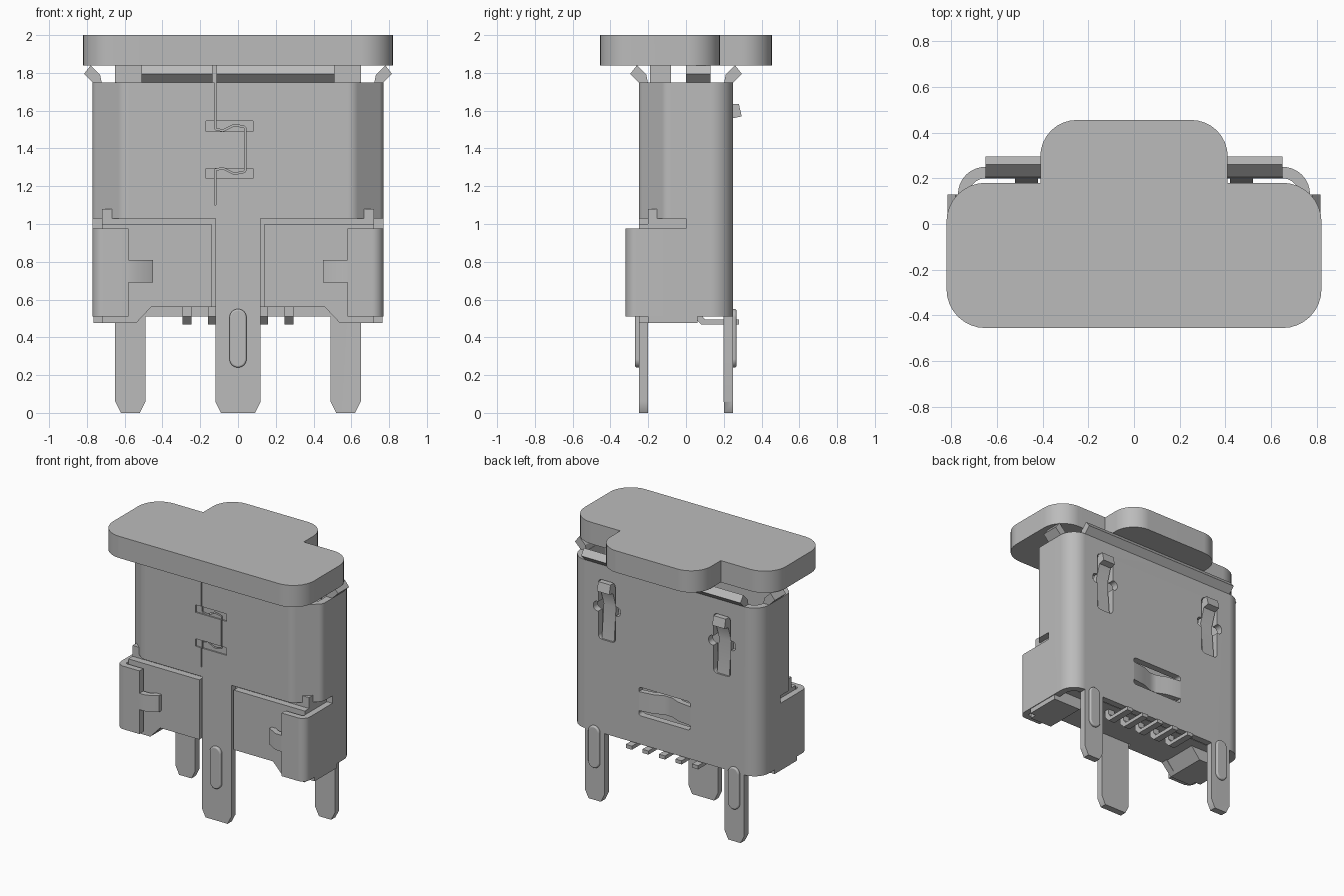
import bpy, bmesh, math
from mathutils import Vector

if "Cube" in bpy.data.objects:
    bpy.data.objects.remove(bpy.data.objects["Cube"])

grey = bpy.data.materials.new("plain_grey")
grey.use_nodes = True
COLOUR = (0.5, 0.5, 0.5, 1)
grey.diffuse_color = COLOUR
grey.node_tree.nodes["Principled BSDF"].inputs["Base Color"].default_value = COLOUR

PLANE = {"xy": lambda u, v, w: (u, v, w),
         "xz": lambda u, v, w: (u, w, v),
         "yz": lambda u, v, w: (w, u, v)}


def fillet(pts, radii, closed=True, steps=8):
    """Round the corners of a 2D path; radii is one number or one per corner."""
    n = len(pts)
    radii = [radii] * n if isinstance(radii, (int, float)) else radii
    out = []
    for i, p in enumerate(pts):
        p = Vector(p)
        if radii[i] == 0 or (not closed and i in (0, n - 1)):
            out.append(tuple(p))
            continue
        a = (Vector(pts[i - 1]) - p).normalized()
        b = (Vector(pts[(i + 1) % n]) - p).normalized()
        half = a.angle(b) / 2
        centre = p + (a + b).normalized() * radii[i] / math.sin(half)
        start = p + a * radii[i] / math.tan(half) - centre
        end = p + b * radii[i] / math.tan(half) - centre
        sweep = math.atan2(start.x * end.y - start.y * end.x, start.dot(end))
        for k in range(steps + 1):
            t = sweep * k / steps
            c, s = math.cos(t), math.sin(t)
            out.append((centre.x + start.x * c - start.y * s,
                        centre.y + start.x * s + start.y * c))
    return out


def make(name, verts, faces, bevel=0):
    me = bpy.data.meshes.new(name)
    bm = bmesh.new()
    vs = [bm.verts.new(v) for v in verts]
    for f in faces:
        bm.faces.new([vs[i] for i in f])
    bmesh.ops.recalc_face_normals(bm, faces=bm.faces)
    bm.to_mesh(me)
    bm.free()
    ob = bpy.data.objects.new(name, me)
    bpy.context.collection.objects.link(ob)
    me.materials.append(grey)
    if bevel:
        m = ob.modifiers.new("bevel", "BEVEL")
        m.width, m.segments = bevel, 3
    return ob


def prism(name, pts, a, b, plane="xy", bevel=0):
    n, f = len(pts), PLANE[plane]
    verts = [f(*p, a) for p in pts] + [f(*p, b) for p in pts]
    faces = [range(n), range(n, 2 * n)]
    faces += [(i, (i + 1) % n, (i + 1) % n + n, i + n) for i in range(n)]
    return make(name, verts, faces, bevel)


def box(name, x0, x1, y0, y1, z0, z1, bevel=0):
    return prism(name, [(x0, y0), (x1, y0), (x1, y1), (x0, y1)], z0, z1, bevel=bevel)


def wall(name, path, thick, a, b, plane="xy", closed=False):
    """Sheet of even thickness, grown to the left of the path."""
    n, f, inner = len(path), PLANE[plane], []
    for i, p in enumerate(path):
        p = Vector(p)
        prev = Vector(path[i - 1]) if closed or i else None
        nxt = Vector(path[(i + 1) % n]) if closed or i < n - 1 else None
        d1 = (p - prev).normalized() if prev else (nxt - p).normalized()
        d2 = (nxt - p).normalized() if nxt else d1
        n1, n2 = Vector((-d1.y, d1.x)), Vector((-d2.y, d2.x))
        m = (n1 + n2).normalized()
        inner.append(tuple(p + m * thick / m.dot(n1)))
    if not closed:
        return prism(name, list(path) + inner[::-1], a, b, plane)
    verts = [f(*p, h) for h in (a, b) for ring in (path, inner) for p in ring]
    faces = []
    for i in range(n):
        j = (i + 1) % n
        for p, q in ((0, n), (n, 3 * n), (3 * n, 2 * n), (2 * n, 0)):
            faces.append((i + p, j + p, j + q, i + q))
    return make(name, verts, faces)


def flip(pts, s):
    return [(s * u, v) for u, v in pts]


def cut(target, cutters):
    for c in cutters:
        m = target.modifiers.new("cut", "BOOLEAN")
        m.operation, m.solver, m.object = "DIFFERENCE", "EXACT", c
    dg = bpy.context.evaluated_depsgraph_get()
    me = bpy.data.meshes.new_from_object(target.evaluated_get(dg))
    target.modifiers.clear()
    target.data = me
    for c in cutters:
        bpy.data.objects.remove(c)


# Cap: T-shaped plate and the plug under it
prism("cap", fillet([(-.82, -.455), (.82, -.455), (.82, .18), (.41, .18), (.41, .455),
                     (-.41, .455), (-.41, .18), (-.82, .18)],
                    [.17, .17, .17, 0, .16, .16, 0, .17]), 1.84, 2.0)
box("cap_plug", -.65, .65, -.19, -.08, 1.1, 1.85)

# Metal shell: one folded tube, trimmed at the bottom to leave the legs
shell = wall("shell", fillet([(-.61, -.25), (.61, -.25), (.77, -.11), (.77, .25),
                              (-.77, .25), (-.77, -.11)],
                             [.08, .08, .06, .12, .12, .06]), .05, 0, 1.75, closed=True)
cutters = [prism("cut_back", [(-.9, -.1), (.9, -.1), (.9, .51), (.65, .51), (.65, .06), (.62, 0),
                              (.52, 0), (.49, .06), (.49, .51), (-.49, .51), (-.49, .06), (-.52, 0),
                              (-.62, 0), (-.65, .06), (-.65, .51), (-.9, .51)], -.02, .4, "xz")]
for s in (1, -1):
    cutters.append(prism("cut_front", flip([(.12, 1.03), (.9, 1.03), (.9, -.1), (.09, -.1),
                                            (.09, 0), (.12, .06)], s), -.5, 0, "xz"))
    # Latch windows
    x = .47 * s
    cutters.append(prism("cut_latch", fillet([(x - .07, 1.2), (x + .07, 1.2), (x + .07, 1.64),
                                              (x - .07, 1.64)], .03), .15, .35, "xz"))
    cutters.append(prism("cut_ears", fillet([(x - .11, 1.4), (x + .11, 1.4), (x + .11, 1.47),
                                             (x - .11, 1.47)], .03), .15, .35, "xz"))
# Window of the sprung bridge, dovetail seam and its two shallow notches
cutters.append(prism("cut_bridge", fillet([(-.21, .72), (.21, .72), (.21, .93), (-.21, .93)], .02),
                     .15, .35, "xz"))
cutters.append(wall("cut_seam", fillet([(-.125, 1.8), (-.125, 1.5), (-.08, 1.49), (-.02, 1.52),
                                        (.035, 1.51), (.035, 1.28), (-.02, 1.27), (-.08, 1.3),
                                        (-.125, 1.29), (-.125, 1.1)], .01, False, 4),
                    .008, -.4, -.1, "xz"))
for z in (1.24, 1.49):
    cutters.append(box("cut_notch", -.17, .08, -.4, -.24, z, z + .055))
cut(shell, cutters)

# Bridge bowed inward between its two slits
wall("back_bridge", [(.21, .25), (.1, .235), (.03, .205), (-.03, .205), (-.1, .235), (-.21, .25)],
     .04, .755, .895)

# Flared lips around the mouth
LIP = [(.0, 1.74), (.05, 1.75), (.095, 1.795), (.06, 1.84), (.01, 1.79)]
prism("back_lip", [(.2 + u, v) for u, v in LIP], -.65, .65, "yz")
for name, x0, x1 in (("front_lip_right", -.51, -.135), ("front_lip_left", -.115, .51)):
    prism(name, [(-.2 - u, v) for u, v in LIP], x0, x1, "yz")

for s, side in ((1, "left"), (-1, "right")):
    prism("side_lip_" + side, flip([(.72 + u, v) for u, v in LIP], s), 0, .13, "xz")
    # Wrap-around bracket with its bent tab
    wall("bracket_" + side, fillet([(.58, -.32), (.77, -.32), (.77, .01)], .06, False), .045,
         .51, .975) if s > 0 else wall("bracket_" + side, fillet(
             [(-.77, .01), (-.77, -.32), (-.58, -.32)], .06, False), .045, .51, .975)
    prism("bracket_tab_" + side, flip([(.6, -.32), (.53, -.32), (.45, -.275), (.45, -.23),
                                       (.53, -.275), (.6, -.275)], s), .69, .81)
    # Sprung latch with hook
    x = .47 * s
    prism("latch_" + side, [(.2, 1.17), (.24, 1.17), (.215, 1.45), (.25, 1.56), (.295, 1.57),
                            (.28, 1.635), (.235, 1.635), (.18, 1.45)], x - .05, x + .05, "yz")
    # Front panel, and foot of the inner housing
    prism("front_panel_" + side, flip([(.14, .56), (.46, .56), (.54, .475), (.72, .475),
                                       (.72, 1.0), (.14, 1.0)], s), -.25, -.2, "xz")
    prism("housing_foot_" + side, flip([(.46, .57), (.54, .475), (.765, .475), (.765, .51),
                                        (.72, .51), (.72, .57)], s), -.2, .06, "xz")
box("housing", -.72, .72, -.2, .13, .56, 1.08)

# Stiffening ribs pressed into the legs
for name, x, y0, y1 in (("rib_front", 0, -.27, -.24), ("rib_back_left", .57, .24, .267),
                        ("rib_back_right", -.57, .24, .267)):
    w = .045
    prism(name, fillet([(x - w, .24), (x + w, .24), (x + w, .55), (x - w, .55)], w * .99),
          y0, y1, "xz", bevel=.012)

# Contact pins
for i in range(5):
    x = (i - 2) * .135
    prism("pin_%d" % (i + 1), [(.04, .58), (.04, .51), (.08, .468), (.28, .468), (.28, .495),
                               (.1, .495), (.08, .52), (.08, .58)], x - .025, x + .025, "yz")

# Smooth the rounded corners, keep the folds sharp
for ob in bpy.context.collection.objects:
    if ob.type == "MESH" and ob.data.materials and ob.data.materials[0] == grey:
        bpy.ops.object.select_all(action="DESELECT")
        ob.select_set(True)
        bpy.context.view_layer.objects.active = ob
        bpy.ops.object.shade_smooth_by_angle(angle=math.radians(30))
        m = ob.modifiers.new("weighted_normals", "WEIGHTED_NORMAL")
        m.keep_sharp = True
